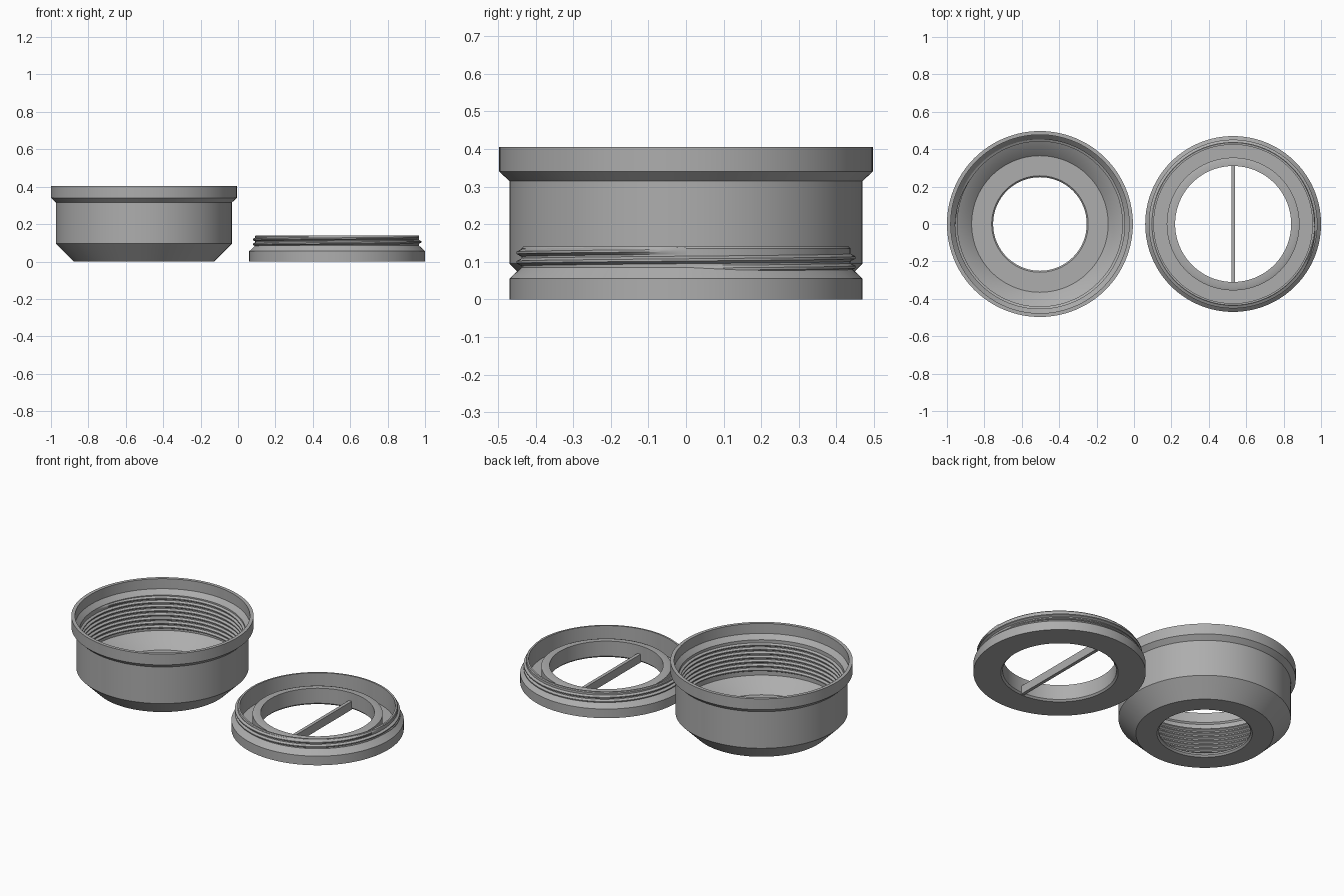
import bpy, bmesh, math

old = bpy.data.objects.get("Cube")
if old:
    bpy.data.objects.remove(old)

grey = bpy.data.materials.new("plain grey")
grey.use_nodes = True
colour = (0.42, 0.42, 0.42, 1)
grey.diffuse_color = colour
grey.node_tree.nodes["Principled BSDF"].inputs["Base Color"].default_value = colour

STEPS = 128
CUP_X, LID_X = -0.503, 0.53


def finish(name, bm, x):
    bmesh.ops.recalc_face_normals(bm, faces=bm.faces)
    mesh = bpy.data.meshes.new(name)
    bm.to_mesh(mesh)
    bm.free()
    obj = bpy.data.objects.new(name, mesh)
    obj.location.x = x
    mesh.materials.append(grey)
    bpy.context.collection.objects.link(obj)
    bpy.ops.object.select_all(action="DESELECT")
    obj.select_set(True)
    bpy.context.view_layer.objects.active = obj
    bpy.ops.object.shade_smooth_by_angle(angle=math.radians(25))
    return obj


def sweep(bm, rings, closed):
    """Bridge successive closed sections."""
    n = len(rings[0])
    for i in range(len(rings) if closed else len(rings) - 1):
        a, b = rings[i], rings[(i + 1) % len(rings)]
        for j in range(n):
            k = (j + 1) % n
            bm.faces.new((a[j], b[j], b[k], a[k]))
    if not closed:
        bm.faces.new(rings[0])
        bm.faces.new(rings[-1])


def polar(r, angle, z):
    return (r * math.cos(angle), r * math.sin(angle), z)


def lathe(name, profile, x):
    bm = bmesh.new()
    rings = [[bm.verts.new(polar(r, math.tau * i / STEPS, z)) for r, z in profile]
             for i in range(STEPS)]
    sweep(bm, rings, True)
    return finish(name, bm, x)


def thread(name, root, depth, pitch, z0, turns, x):
    """Helical ridge; negative depth points inward. Both ends run out."""
    bm = bmesh.new()
    total = int(turns * STEPS)
    back = root - math.copysign(0.004, depth)
    rings = []
    for i in range(total + 1):
        angle = math.tau * i / STEPS
        z = z0 + pitch * i / STEPS
        fade = min(1, i / 12, (total - i) / 12)
        tip = root + depth * max(fade, 0.02)
        section = [(back, -0.4), (root, -0.4), (tip, -0.12),
                   (tip, 0.12), (root, 0.4), (back, 0.4)]
        rings.append([bm.verts.new(polar(r, angle, z + h * pitch)) for r, h in section])
    sweep(bm, rings, False)
    return finish(name, bm, x)


# Cup: tapered base, straight wall, flared lip and open bottom
lathe("cup_body", [
    (0.26, 0), (0.375, 0), (0.47, 0.095), (0.47, 0.315), (0.497, 0.34),
    (0.497, 0.405), (0.477, 0.405), (0.477, 0.345), (0.453, 0.318),
    (0.453, 0.105), (0.44, 0.1), (0.365, 0.028), (0.258, 0.028),
    (0.25, 0.02), (0.25, 0.01)], CUP_X)
thread("cup_thread", 0.453, -0.012, 0.025, 0.118, 7.5, CUP_X)

# Lid: stepped rim, recessed floor and raised ring round the opening
lathe("lid_body", [
    (0.32, 0), (0.47, 0), (0.47, 0.055), (0.438, 0.085), (0.438, 0.135),
    (0.434, 0.14), (0.424, 0.14), (0.424, 0.03), (0.355, 0.03),
    (0.355, 0.095), (0.34, 0.1), (0.31, 0.1), (0.31, 0.01)], LID_X)
thread("lid_thread", 0.438, 0.013, 0.025, 0.08, 2, LID_X)

# Grip bar across the lid opening
bm = bmesh.new()
bmesh.ops.create_cube(bm, size=1)
bmesh.ops.scale(bm, vec=(0.02, 0.628, 0.05), verts=bm.verts)
bmesh.ops.translate(bm, vec=(0, 0, 0.025), verts=bm.verts)
finish("grip_bar", bm, LID_X)
